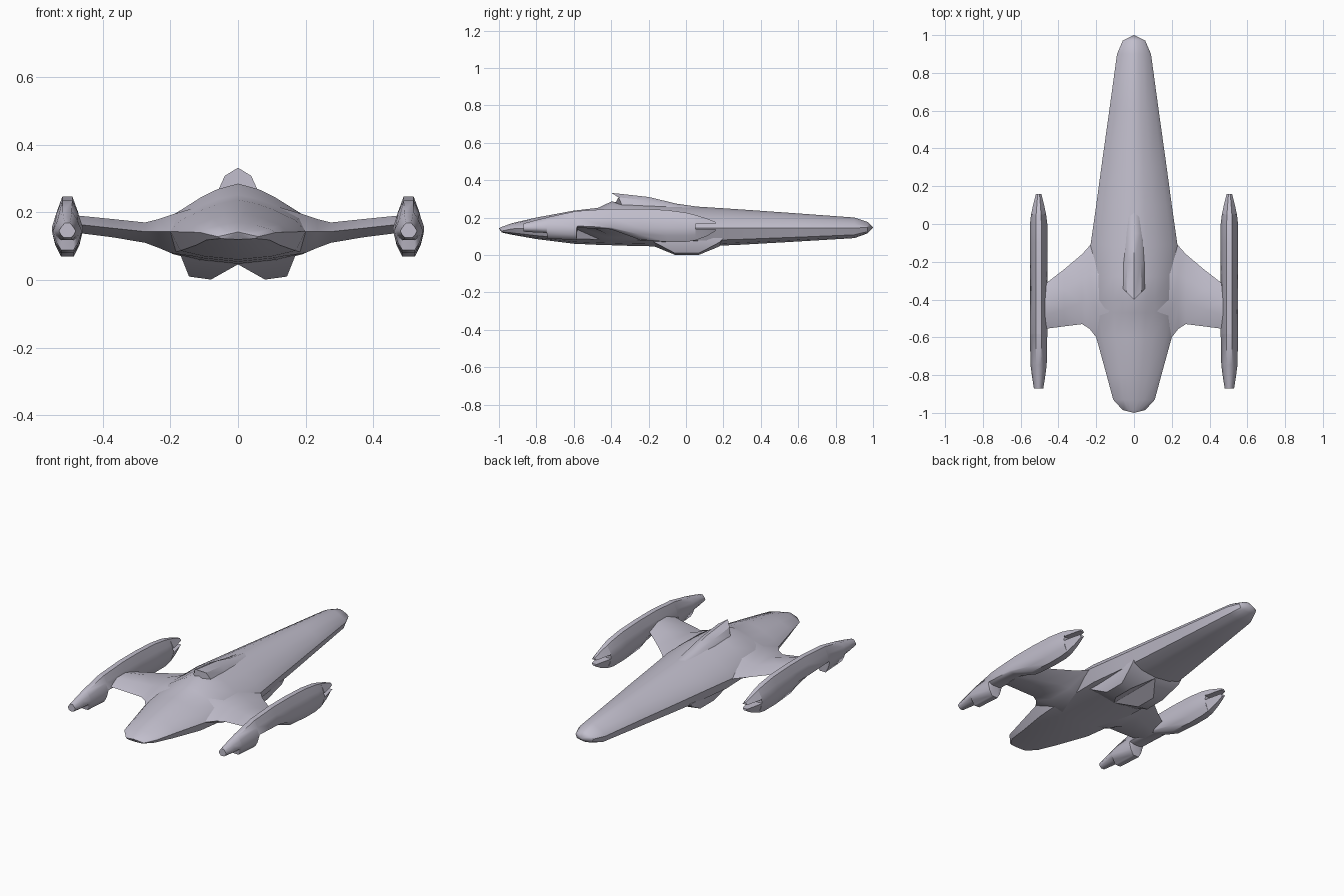
import bpy
import bmesh
import math

if "Cube" in bpy.data.objects:
    bpy.data.objects.remove(bpy.data.objects["Cube"], do_unlink=True)

hull_paint = bpy.data.materials.new("pale_grey_hull")
hull_paint.use_nodes = True
COLOUR = (0.54, 0.52, 0.61, 1)
hull_paint.diffuse_color = COLOUR
hull_paint.node_tree.nodes["Principled BSDF"].inputs["Base Color"].default_value = COLOUR


def loft(name, rings, caps=True, angle=35):
    """Skin a row of closed rings with quads and give it the hull paint."""
    bm = bmesh.new()
    rows = [[bm.verts.new(p) for p in ring] for ring in rings]
    n = len(rows[0])
    for a, b in zip(rows, rows[1:]):
        for i in range(n):
            j = (i + 1) % n
            bm.faces.new((a[i], a[j], b[j], b[i]))
    if caps:
        bm.faces.new(rows[0])
        bm.faces.new(rows[-1])
    bmesh.ops.remove_doubles(bm, verts=bm.verts, dist=0.0005)
    bmesh.ops.recalc_face_normals(bm, faces=bm.faces)
    mesh = bpy.data.meshes.new(name)
    bm.to_mesh(mesh)
    bm.free()
    mesh.materials.append(hull_paint)
    obj = bpy.data.objects.new(name, mesh)
    bpy.context.collection.objects.link(obj)
    bpy.ops.object.select_all(action='DESELECT')
    obj.select_set(True)
    bpy.context.view_layer.objects.active = obj
    bpy.ops.object.shade_smooth_by_angle(angle=math.radians(angle))


def symmetric(y, half, centre=0.0):
    """Ring from a half profile (top to bottom) and its mirror image."""
    other = [(-x, z) for x, z in reversed(half) if x > 0]
    return [(centre + x, y, z) for x, z in half + other]


# Main hull: y, half width, top, edge and keel heights (tips shrink to a point)
TIP = .0001
stations = [
    (-1.0, TIP, .142, .142, .142), (-.985, .06, .15, .128, .12),
    (-.93, .11, .17, .14, .108), (-.8, .145, .2, .142, .085),
    (-.6, .2, .237, .143, .06), (-.47, .215, .252, .144, .054),
    (-.4, .22, .285, .145, .052), (-.28, .225, .28, .145, .048),
    (-.11, .23, .269, .145, .045), (.1, .2, .256, .145, .046),
    (.3, .173, .243, .145, .055), (.6, .131, .222, .145, .072),
    (.9, .09, .2, .145, .09), (.97, .06, .177, .146, .115),
    (1.0, TIP, .147, .147, .147)]


def hull_ring(y, w, top, edge, keel):
    up, down = top - edge, edge - keel
    return symmetric(y, [(0, top), (.28 * w, edge + .88 * up), (.5 * w, edge + .71 * up),
                         (.85 * w, edge + .36 * up), (w, edge),
                         (.85 * w, edge - .68 * down), (.5 * w, edge - .88 * down),
                         (0, keel)])


loft("main_hull", [hull_ring(*s) for s in stations], caps=False)

# Dorsal spine with a swept notch at its front
spine = []
for y, w, top, base in [(-.4, .06, .332, .262), (-.2, .058, .31, .255),
                        (-.05, .05, .274, .245), (.12, .035, .25, .23)]:
    ring = symmetric(y, [(0, top), (.65 * w, base + .66 * (top - base)),
                         (w, base), (0, base - .03)])
    spine.append([(x, yy + (abs(x) if y < -.3 else 0), z) for x, yy, z in ring])
loft("dorsal_spine", spine)

# Wing ribs: x, leading y, trailing y, edge, top and bottom heights
ribs = [(.1, -.64, -.06, .145, .222, .065), (.2, -.6, -.085, .144, .192, .08),
        (.235, -.555, -.115, .143, .18, .095), (.275, -.53, -.16, .143, .17, .11),
        (.37, -.542, -.24, .153, .18, .126), (.48, -.556, -.325, .165, .191, .14)]


def rib_ring(side, x, lead, trail, edge, top, bottom):
    span = trail - lead
    a, b = lead + .3 * span, lead + .65 * span
    profile = [(lead, edge), (a, top), (b, top), (trail, edge), (b, bottom), (a, bottom)]
    return [(side * x, y, z) for y, z in profile]


# Engine pod stations: y, half width, top, bottom
pod = [(-.87, .025, .168, .125), (-.8, .036, .187, .12), (-.745, .043, .2, .118),
       (-.74, .043, .202, .088), (-.585, .046, .235, .08), (-.58, .046, .235, .145),
       (-.4, .046, .247, .137), (-.25, .046, .247, .082), (-.1, .046, .24, .07),
       (0, .046, .226, .07), (.05, .04, .214, .078)]
prongs = [(.05, .04, .214, .078), (.11, .027, .195, .1), (.158, .015, .176, .128)]


def pod_ring(y, w, top, bottom, centre):
    mid = max(.145, bottom + .01)
    return symmetric(y, [(.32 * w, top), (.68 * w, mid + .55 * (top - mid)), (w, mid),
                         (.78 * w, mid - .55 * (mid - bottom)), (.42 * w, bottom)], centre)


for label, side in (("left", 1), ("right", -1)):
    c = side * .505
    loft(label + "_wing", [rib_ring(side, *r) for r in ribs])
    loft(label + "_engine_pod", [pod_ring(*p, c) for p in pod], angle=60)
    # Forked tail of the pod
    loft(label + "_upper_prong",
         [symmetric(y, [(.32 * w, t), (w, .165)], c) for y, w, t, b in prongs])
    loft(label + "_lower_prong",
         [symmetric(y, [(w, .14), (.42 * w, b)], c) for y, w, t, b in prongs])
    # Belly fairing
    rings = []
    for x0, x1, y0, y1, z0, z1 in [(0, .17, -.2, .2, .075, .09),
                                   (0, .168, -.17, .18, .046, .068),
                                   (.08, .145, -.06, .07, .001, .01)]:
        rings.append([(side * x0, y0, z0), (side * x1, y0, z1),
                      (side * x1, y1, z1), (side * x0, y1, z0)])
    loft(label + "_belly_fairing", rings)
